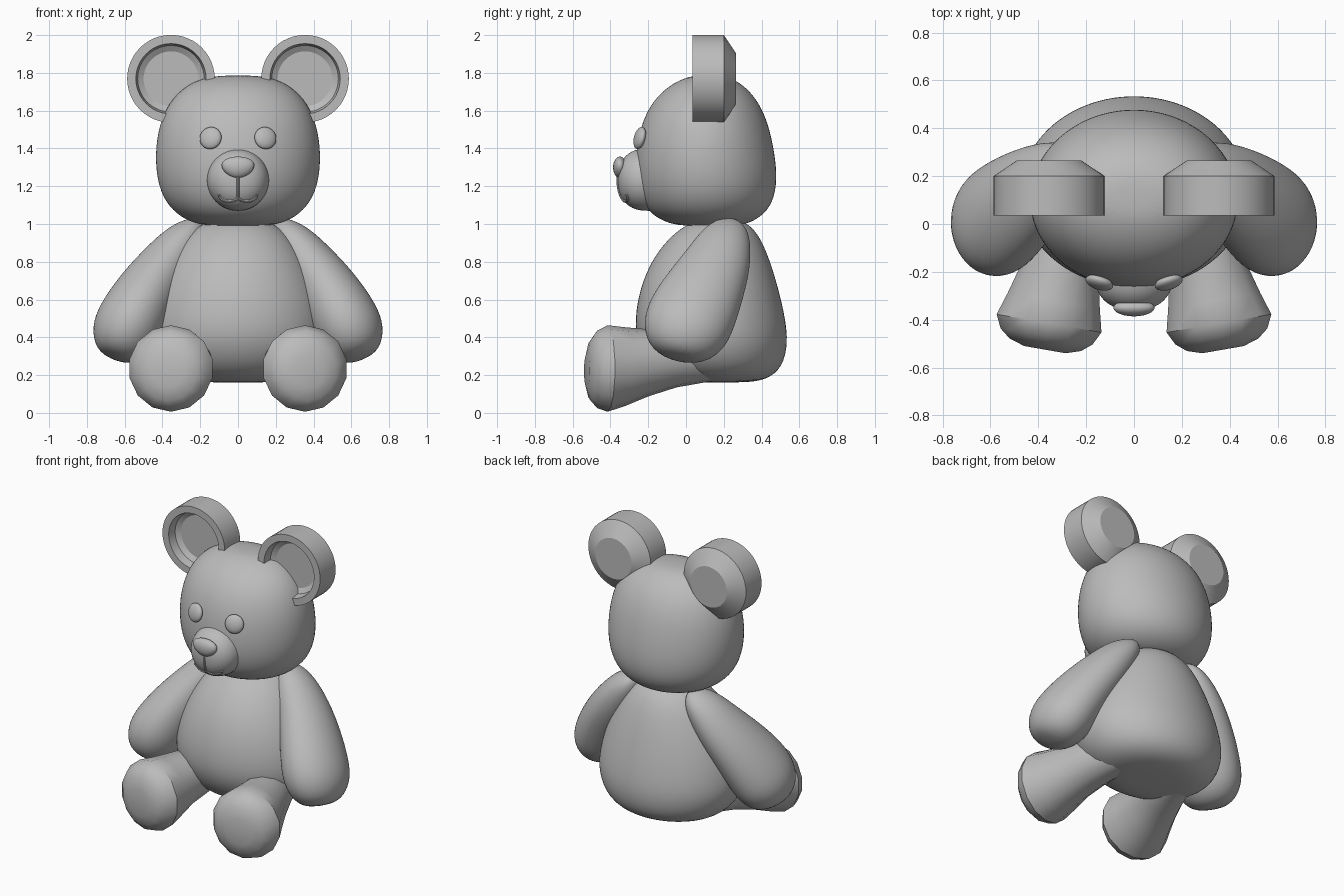
import bpy
import bmesh
from math import sin, cos, pi, radians
from mathutils import Vector, Matrix

cube = bpy.data.objects.get("Cube")
if cube:
    bpy.data.objects.remove(cube, do_unlink=True)

grey = bpy.data.materials.new("plain_grey")
grey.use_nodes = True
grey.diffuse_color = (0.5, 0.5, 0.5, 1)
grey.node_tree.nodes["Principled BSDF"].inputs["Base Color"].default_value = (0.5, 0.5, 0.5, 1)


def finish(name, bm, subdivide=0, angle=35):
    """Turn a bmesh into a shaded, coloured object."""
    bmesh.ops.recalc_face_normals(bm, faces=bm.faces)
    mesh = bpy.data.meshes.new(name)
    bm.to_mesh(mesh)
    bm.free()
    mesh.materials.append(grey)
    obj = bpy.data.objects.new(name, mesh)
    bpy.context.collection.objects.link(obj)
    bpy.ops.object.select_all(action='DESELECT')
    obj.select_set(True)
    bpy.context.view_layer.objects.active = obj
    if subdivide:
        bpy.ops.object.shade_smooth()
        obj.modifiers.new("smooth", 'SUBSURF').levels = subdivide
        obj.modifiers["smooth"].render_levels = subdivide
    else:
        bpy.ops.object.shade_smooth_by_angle(angle=radians(angle))
    return obj


def loft(name, sections, hint, axis=None, sides=24, subdivide=2, angle=35):
    """Skin elliptical rings (centre, radius along hint, radius across)."""
    bm = bmesh.new()
    rings = []
    for i, (centre, ru, rw) in enumerate(sections):
        before = sections[max(i - 1, 0)][0]
        after = sections[min(i + 1, len(sections) - 1)][0]
        t = (axis or after - before).normalized()
        u = (hint - t * t.dot(hint)).normalized()
        w = t.cross(u)
        angles = [2 * pi * k / sides for k in range(sides)]
        rings.append([bm.verts.new(centre + u * ru * cos(a) + w * rw * sin(a)) for a in angles])
    for a, b in zip(rings, rings[1:]):
        for k in range(sides):
            n = (k + 1) % sides
            bm.faces.new((a[k], a[n], b[n], b[k]))
    bm.faces.new(rings[0])
    bm.faces.new(rings[-1])
    return finish(name, bm, subdivide, angle)


def stack(name, rows):
    """Loft upright rows of (height, front y, back y, half width)."""
    sections = [(Vector((0, (f + b) / 2, z)), (b - f) / 2, w) for z, f, b, w in rows]
    return loft(name, sections, Vector((0, 1, 0)), Vector((0, 0, 1)))


def lathe(name, profile, centre, sides=48, angle=20):
    """Spin (radius, y) points about an axis running front to back."""
    bm = bmesh.new()
    verts = [bm.verts.new((r, y, 0)) for r, y in profile]
    edges = [bm.edges.new(pair) for pair in zip(verts, verts[1:])]
    bmesh.ops.spin(bm, geom=verts + edges, axis=(0, 1, 0), cent=(0, 0, 0),
                   angle=2 * pi, steps=sides)
    bmesh.ops.remove_doubles(bm, verts=bm.verts, dist=0.0001)
    bmesh.ops.translate(bm, verts=bm.verts, vec=centre)
    return finish(name, bm, angle=angle)


def ellipsoid(name, centre, radii, rotation=Matrix(), taper=0):
    bm = bmesh.new()
    bmesh.ops.create_uvsphere(bm, u_segments=24, v_segments=14, radius=1)
    for v in bm.verts:
        v.co.x *= 1 + taper * v.co.z
    bm.transform(Matrix.Translation(centre) @ rotation @ Matrix.Diagonal((*radii, 1)))
    return finish(name, bm, angle=60)


# Torso and head
stack("body", [
    (0.16, 0.02, 0.32, 0.18), (0.175, -0.08, 0.43, 0.31), (0.24, -0.19, 0.515, 0.42),
    (0.37, -0.265, 0.545, 0.485), (0.5, -0.275, 0.53, 0.48), (0.65, -0.25, 0.495, 0.44),
    (0.8, -0.19, 0.45, 0.37), (0.92, -0.1, 0.4, 0.29), (1.0, 0.0, 0.34, 0.2),
    (1.03, 0.1, 0.25, 0.1)])
stack("head", [
    (0.99, -0.0, 0.25, 0.13), (1.0, -0.09, 0.33, 0.23), (1.05, -0.19, 0.42, 0.33),
    (1.14, -0.25, 0.475, 0.405), (1.27, -0.275, 0.487, 0.44), (1.42, -0.265, 0.465, 0.44),
    (1.54, -0.235, 0.435, 0.415), (1.64, -0.185, 0.39, 0.37), (1.72, -0.11, 0.325, 0.295),
    (1.77, -0.02, 0.25, 0.2), (1.787, 0.05, 0.17, 0.09)])

# Muzzle, a rounded dome whose surface also carries the mouth
MUZZLE_R, MUZZLE_Z = 0.165, 1.235


def muzzle_y(r):
    return -0.2 - 0.16 * max(0, 1 - (r / MUZZLE_R) ** 2.4) ** (1 / 2.4)


dome = [(MUZZLE_R * sin(k * pi / 28), muzzle_y(MUZZLE_R * sin(k * pi / 28))) for k in range(15)]
lathe("muzzle", dome + [(MUZZLE_R, -0.1)], (0, 0, MUZZLE_Z), angle=60)
ellipsoid("nose", (0, -0.35, 1.3), (0.085, 0.036, 0.057), taper=0.2)


def line(name, points, radius):
    """A thin rounded cord lying on the muzzle."""
    path = [Vector((x, muzzle_y(Vector((x, z - MUZZLE_Z)).length), z)) for x, z in points]
    loft(name, [(p, radius, radius) for p in path], Vector((0, 1, 0)), sides=8, subdivide=0)


line("mouth_middle", [(0, 1.26 - 0.02 * k) for k in range(7)], 0.008)

for side, label in ((1, "left"), (-1, "right")):
    # Smile
    line(label + "_smile", [(side * (0.05 - 0.05 * cos(k * pi / 10)),
                             1.145 - 0.03 * sin(k * pi / 10) + 0.001 * k)
                            for k in range(11)], 0.008)

    # Eye
    turn = Matrix.Rotation(side * radians(17), 4, 'Z') @ Matrix.Rotation(radians(-14), 4, 'X')
    ellipsoid(label + "_eye", (side * 0.145, -0.245, 1.455), (0.06, 0.027, 0.06), turn)

    # Ear: dished front, bevelled back
    lathe(label + "_ear", [
        (0, 0.265), (0.135, 0.265), (0.232, 0.2), (0.232, 0.035), (0.186, 0.035),
        (0.176, 0.09), (0.145, 0.11), (0, 0.11)], (side * 0.355, 0, 1.769))

    # Arm
    arm = [((0.2, 0.25, 1.02), 0.03, 0.02), ((0.22, 0.24, 0.99), 0.09, 0.06),
           ((0.28, 0.21, 0.92), 0.14, 0.11), ((0.37, 0.17, 0.8), 0.18, 0.14),
           ((0.47, 0.1, 0.66), 0.215, 0.165), ((0.55, 0.03, 0.52), 0.24, 0.185),
           ((0.6, -0.01, 0.42), 0.23, 0.185), ((0.635, -0.035, 0.33), 0.175, 0.14),
           ((0.65, -0.045, 0.29), 0.08, 0.07)]
    loft(label + "_arm", [(Vector((side * x, y, z)), a, b) for (x, y, z), a, b in arm],
         Vector((0, 1, 0)))

    # Leg flaring into a faceted foot
    leg = [((0.22, 0.15, 0.28), 0.11, 0.12), ((0.27, -0.05, 0.285), 0.15, 0.15),
           ((0.31, -0.2, 0.265), 0.178, 0.17), ((0.335, -0.32, 0.245), 0.208, 0.2),
           ((0.355, -0.415, 0.235), 0.229, 0.228), ((0.365, -0.47, 0.23), 0.205, 0.2),
           ((0.37, -0.505, 0.225), 0.16, 0.155), ((0.372, -0.525, 0.222), 0.09, 0.09)]
    loft(label + "_leg", [(Vector((side * x, y, z)), a, b) for (x, y, z), a, b in leg],
         Vector((0, 0, 1)), axis=Vector((side * 0.17, -0.98, 0)), sides=14, subdivide=0)
